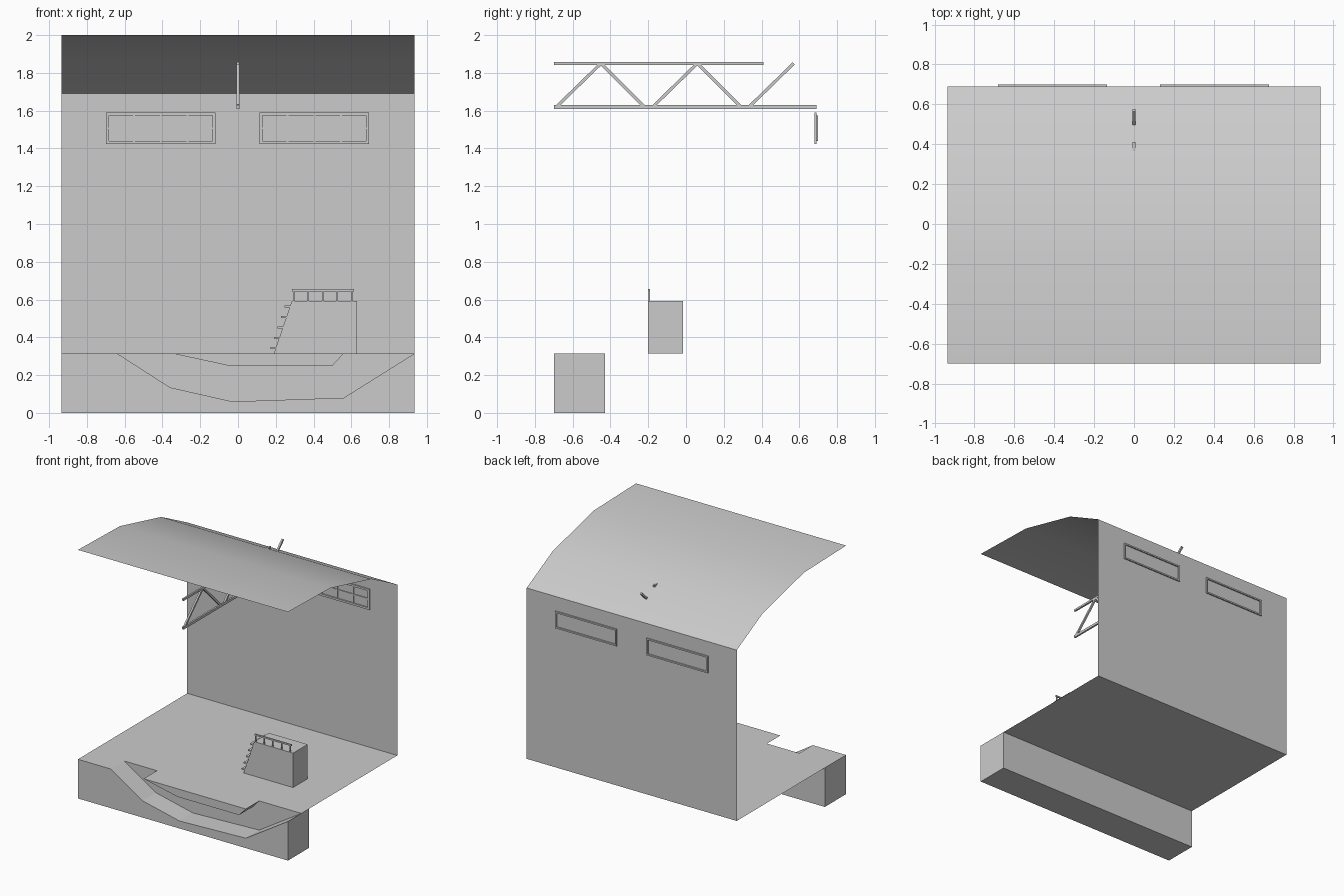
import bpy, bmesh, math

if "Cube" in bpy.data.objects:
    bpy.data.objects.remove(bpy.data.objects["Cube"])

W = 0.935           # half width of the stage
FLOOR = 0.315       # floor level
BACK = 0.69         # back wall plane


def finish(name, bm, fix=True):
    bmesh.ops.remove_doubles(bm, verts=bm.verts, dist=1e-5)
    if fix:
        bmesh.ops.recalc_face_normals(bm, faces=bm.faces)
    me = bpy.data.meshes.new(name)
    bm.to_mesh(me)
    bm.free()
    ob = bpy.data.objects.new(name, me)
    bpy.context.collection.objects.link(ob)
    return ob


def prism(bm, prof, y0, y1, front=True, back=True):
    """Extrude an (x, z) profile along y, optionally leaving the ends open."""
    a = [bm.verts.new((x, y0, z)) for x, z in prof]
    b = [bm.verts.new((x, y1, z)) for x, z in prof]
    n = len(prof)
    for i in range(n):
        j = (i + 1) % n
        bm.faces.new((a[i], a[j], b[j], b[i]))
    if front:
        bm.faces.new(a)
    if back:
        bm.faces.new(b[::-1])


def box(bm, x0, x1, y0, y1, z0, z1):
    prism(bm, [(x0, z0), (x1, z0), (x1, z1), (x0, z1)], y0, y1)


def sheet(name, path):
    """Sweep a (y, z) path across the full width as an open sheet."""
    bm = bmesh.new()
    l = [bm.verts.new((-W, y, z)) for y, z in path]
    r = [bm.verts.new((W, y, z)) for y, z in path]
    for i in range(len(path) - 1):
        bm.faces.new((l[i], r[i], r[i + 1], l[i + 1]))
    return finish(name, bm, fix=False)


# Floor, back wall and curved roof
sheet("floor", [(-0.43, FLOOR), (BACK, FLOOR)])
sheet("back_wall", [(BACK, FLOOR), (BACK, 1.69)])
roof = sheet("roof", [(-0.70, 2.0), (-0.165, 1.987), (0.36, 1.86), (BACK, 1.69)])
for p in roof.data.polygons:
    p.use_smooth = True

# Front block with a sunken channel passing under a bridge
F, M, B = -0.70, -0.53, -0.43
outer = [(-0.64, FLOOR), (-0.36, 0.135), (-0.03, 0.06), (0.56, 0.08), (W, FLOOR)]
inner = [(0.56, FLOOR), (0.50, 0.25), (-0.05, 0.25), (-0.35, FLOOR)]
bm = bmesh.new()
prism(bm, [(-W, FLOOR), (-W, 0), (W, 0)] + outer[::-1], F, M, back=False)
prism(bm, inner, F, M, back=False)
prism(bm, [(-W, 0), (W, 0), (W, FLOOR), (-W, FLOOR)], M, B, front=False)
bm.faces.new([bm.verts.new((x, M, z)) for x, z in outer + inner])
finish("front_block", bm)

# Platform with one sloped side
bm = bmesh.new()
prism(bm, [(0.19, FLOOR), (0.63, FLOOR), (0.63, 0.592), (0.285, 0.592)], -0.20, -0.015)
finish("platform", bm)

# Steps up the slope
bm = bmesh.new()
for i in range(5):
    z = 0.343 + i * 0.055
    x = 0.19 + (z - FLOOR) * 0.343
    box(bm, x - 0.028, x + 0.006, -0.20, -0.015, z - 0.005, z + 0.005)
finish("steps", bm)

# Railing along the front of the platform
bm = bmesh.new()
box(bm, 0.287, 0.613, -0.20, -0.19, 0.643, 0.655)
for i in range(5):
    x = 0.294 + i * 0.077
    box(bm, x - 0.004, x + 0.004, -0.199, -0.191, 0.59, 0.645)
finish("railing", bm)

# Roof truss
T = 0.007


def bar(bm, p, q, t=0.008):
    (y0, z0), (y1, z1) = p, q
    d = math.hypot(y1 - y0, z1 - z0)
    ny, nz = -(z1 - z0) / d * t, (y1 - y0) / d * t
    ring = [(y0 + ny, z0 + nz), (y1 + ny, z1 + nz), (y1 - ny, z1 - nz), (y0 - ny, z0 - nz)]
    a = [bm.verts.new((-T, y, z)) for y, z in ring]
    b = [bm.verts.new((T, y, z)) for y, z in ring]
    bm.faces.new(a)
    bm.faces.new(b[::-1])
    for i in range(4):
        j = (i + 1) % 4
        bm.faces.new((a[i], b[i], b[j], a[j]))


bm = bmesh.new()
box(bm, -T, T, -0.70, BACK, 1.61, 1.63)
box(bm, -T, T, -0.70, 0.41, 1.841, 1.857)
for i in range(3):
    y = -0.68 + i * 0.51
    bar(bm, (y, 1.626), (y + 0.23, 1.85))
    if i < 2:
        bar(bm, (y + 0.235, 1.845), (y + 0.455, 1.625))
finish("roof_truss", bm)


# Windows: inner frame with bars, smaller outer frame behind the wall
def frame(bm, cx, cz, hw, hh, t, y0, y1):
    for s in (-1, 1):
        a, b = sorted((s * hw, s * (hw - t)))
        box(bm, cx + a, cx + b, y0, y1, cz - hh, cz + hh)
        a, b = sorted((s * hh, s * (hh - t)))
        box(bm, cx - hw + t, cx + hw - t, y0, y1, cz + a, cz + b)


for side, cx in (("left", -0.409), ("right", 0.404)):
    cz = 1.507
    bm = bmesh.new()
    frame(bm, cx, cz, 0.289, 0.083, 0.016, 0.68, BACK)
    frame(bm, cx, cz, 0.273, 0.068, 0.012, BACK, 0.70)
    for i in (-1, 0, 1):
        x = cx + i * 0.141
        box(bm, x - 0.005, x + 0.005, 0.683, BACK, cz - 0.068, cz + 0.068)
    box(bm, cx - 0.274, cx + 0.274, 0.684, BACK, cz - 0.005, cz + 0.005)
    finish(side + "_window", bm)
